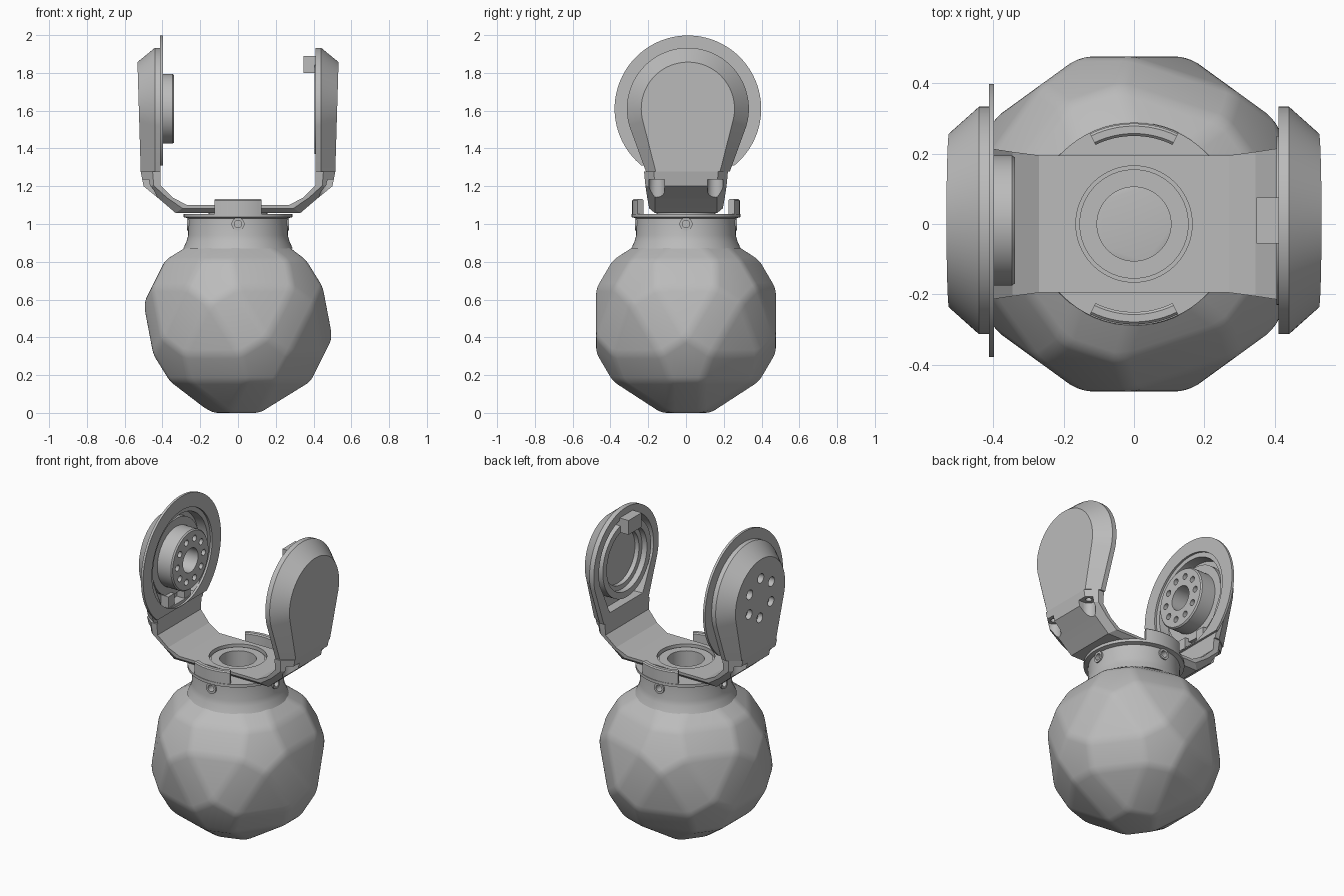
import bpy, bmesh, math
from mathutils import Matrix, Vector

cube = bpy.data.objects.get("Cube")
if cube:
    bpy.data.objects.remove(cube)

GREY = (0.5, 0.5, 0.5, 1)
mat = bpy.data.materials.new("plain grey")
mat.use_nodes = True
mat.diffuse_color = GREY
mat.node_tree.nodes["Principled BSDF"].inputs["Base Color"].default_value = GREY

HUB_Z = 1.61       # height of the pivot axis
ARM_Y = 0.01


def finish(name, bm, angle=30):
    bmesh.ops.remove_doubles(bm, verts=bm.verts, dist=1e-5)
    bmesh.ops.recalc_face_normals(bm, faces=bm.faces)
    mesh = bpy.data.meshes.new(name)
    bm.to_mesh(mesh)
    bm.free()
    mesh.materials.append(mat)
    ob = bpy.data.objects.new(name, mesh)
    bpy.context.collection.objects.link(ob)
    activate(ob)
    bpy.ops.object.shade_smooth_by_angle(angle=math.radians(angle))
    return ob


def activate(ob):
    bpy.ops.object.select_all(action='DESELECT')
    ob.select_set(True)
    bpy.context.view_layer.objects.active = ob


def loft(name, sections, angle=30):
    """Skin a row of closed sections and cap both ends."""
    bm = bmesh.new()
    rows = [[bm.verts.new(p) for p in sec] for sec in sections]
    for a, b in zip(rows, rows[1:]):
        for i in range(len(a)):
            j = (i + 1) % len(a)
            bm.faces.new((a[i], a[j], b[j], b[i]))
    bm.faces.new(rows[0])
    bm.faces.new(rows[-1])
    return finish(name, bm, angle)


def lathe(name, profile, centre=(0, 0, 0), axis='Z', n=64):
    """Turn (radius, height) points; a profile starting off the axis is a closed ring."""
    bm = bmesh.new()
    turn = Vector((0, 0, 1)).rotation_difference(
        {'X': Vector((1, 0, 0)), 'Y': Vector((0, 1, 0)), 'Z': Vector((0, 0, 1))}[axis])
    m = Matrix.Translation(centre) @ turn.to_matrix().to_4x4()
    rows = []
    for k in range(n):
        a = math.tau * k / n
        rows.append([bm.verts.new(m @ Vector((r * math.cos(a), r * math.sin(a), h)))
                     for r, h in profile])
    count = len(profile) if profile[0][0] > 0 else len(profile) - 1
    for k in range(n):
        a, b = rows[k], rows[(k + 1) % n]
        for i in range(count):
            j = (i + 1) % len(profile)
            bm.faces.new((a[i], a[j], b[j], b[i]))
    return finish(name, bm)


def rod(name, r, lo, hi, centre=(0, 0, 0), axis='Z', n=24):
    return lathe(name, [(0, lo), (r, lo), (r, hi), (0, hi)], centre, axis, n)


def tube(name, r0, r1, lo, hi, centre=(0, 0, 0), axis='Z', n=64):
    return lathe(name, [(r0, lo), (r1, lo), (r1, hi), (r0, hi)], centre, axis, n)


def box(name, lo, hi):
    return loft(name, [[(x, lo[1], lo[2]), (x, hi[1], lo[2]), (x, hi[1], hi[2]), (x, lo[1], hi[2])]
                       for x in (lo[0], hi[0])])


def cut(ob, cutters):
    for c in cutters:
        mod = ob.modifiers.new("cut", 'BOOLEAN')
        mod.operation, mod.object, mod.solver = 'DIFFERENCE', c, 'EXACT'
        activate(ob)
        bpy.ops.object.modifier_apply(modifier=mod.name)
        bpy.data.objects.remove(c)
    bpy.ops.object.shade_smooth_by_angle(angle=math.radians(30))


def circle_points(radius, n, start=0):
    """(y, z) positions spaced around the pivot axis."""
    for k in range(n):
        a = start + math.tau * k / n
        yield ARM_Y + radius * math.cos(a), HUB_Z + radius * math.sin(a)


# Ball: icosahedron with its triangles moved apart, hulled, and softened
ico = bmesh.new()
bmesh.ops.create_icosphere(ico, subdivisions=1, radius=1)
ball = bmesh.new()
spin = Matrix.Translation((0, 0, 0.488)) @ Matrix.Rotation(math.pi, 4, 'Z')
for f in ico.faces:
    mid = f.calc_center_median()
    for v in f.verts:
        ball.verts.new(spin @ (mid.normalized() * 0.474 + (v.co - mid).normalized() * 0.183))
ico.free()
bmesh.ops.convex_hull(ball, input=ball.verts)
bmesh.ops.dissolve_limit(ball, angle_limit=0.03, verts=ball.verts, edges=ball.edges)
body = finish("faceted_ball", ball, 60)
soft = body.modifiers.new("soft edges", 'BEVEL')
soft.width, soft.segments, soft.limit_method, soft.angle_limit = 0.025, 3, 'ANGLE', 0.1

# Neck with a lip and four screw holes
neck = lathe("neck", [(0.105, 0.93), (0.29, 0.87), (0.272, 0.91), (0.264, 0.94), (0.262, 1.03),
                      (0.288, 1.036), (0.288, 1.054), (0.105, 1.054)])
cut(neck, [rod("hole", 0.022, -0.4, -0.22, (0, 0, 1), 'Y'), rod("hole", 0.022, 0.22, 0.4, (0, 0, 1), 'Y'),
           rod("hole", 0.022, -0.4, -0.22, (0, 0, 1), 'X'), rod("hole", 0.022, 0.22, 0.4, (0, 0, 1), 'X')])
for axis in 'XY':
    for lo in (-0.27, 0.255):
        tube("screw_ring", 0.02, 0.034, lo, lo + 0.015, (0, 0, 1), axis, 24)

# Curved tabs on the lip, front and back
for side, label in ((-1, "front"), (1, "back")):
    arc = [math.radians(90 + a) for a in range(-26, 27, 4)]
    loft(label + "_tab", [[(r * math.cos(a), side * r * math.sin(a), z)
                           for r, z in ((0.25, 1.05), (0.285, 1.05), (0.285, 1.125),
                                        (0.278, 1.132), (0.257, 1.132), (0.25, 1.125))] for a in arc])

# Fork: outer and inner (x, z, half width) at each bend, mirrored
bends = [((0.33, 1.058, 0.165), (0.27, 1.1, 0.195)),
         ((0.42, 1.135, 0.165), (0.345, 1.14, 0.205)),
         ((0.50, 1.2, 0.165), (0.41, 1.205, 0.215)),
         ((0.515, 1.277, 0.17), (0.41, 1.277, 0.222))]


def fork_section(s, bend):
    (xo, zo, wo), (xi, zi, wi) = bend
    xm, zm = xi + (xo - xi) * 0.4, zi + (zo - zi) * 0.4
    return [(s * x, y, z) for x, y, z in ((xo, -wo, zo), (xo, wo, zo), (xm, wi, zm),
                                          (xi, wi, zi), (xi, -wi, zi), (xm, -wi, zm))]


fork = loft("fork_bracket", [fork_section(-1, b) for b in reversed(bends)]
            + [fork_section(1, b) for b in bends], 10)
cutters = [rod("hole", 0.105, 0.9, 1.3, n=64), rod("hole", 0.165, 1.075, 1.3, n=64)]
for s in (-1, 1):
    for y in (-0.155, 0.155):
        cutters.append(rod("pocket", 0.042, 1.0, 1.235, (s * 0.47, y, 0)))
        x = sorted((s * 0.47, s * 0.6))
        cutters.append(box("pocket", (x[0], y - 0.042, 1.0), (x[1], y + 0.042, 1.235)))
        cutters.append(rod("bolt_hole", 0.018, 1.2, 1.262, (s * 0.468, y, 0)))
cut(fork, cutters)
tube("seat_ring", 0.105, 0.155, 1.05, 1.085)


# Arms: rounded paddles with a chamfered outside and a hollow inside
def paddle(x, r, half, bottom, lean=0):
    pts = [(ARM_Y + r * math.cos(a), HUB_Z + r * math.sin(a))
           for a in (math.radians(d) for d in range(-16, 197, 4))]
    pts += [(ARM_Y - half, bottom), (ARM_Y + half, bottom)]
    return [(x + math.copysign(lean, x) * (z - HUB_Z), y, z) for y, z in pts]


for s, label in ((-1, "right"), (1, "left")):
    arm = loft(label + "_arm", [paddle(s * 0.41, 0.323, 0.222, 1.277), paddle(s * 0.44, 0.323, 0.222, 1.277),
                                paddle(s * 0.525, 0.247, 0.17, 1.277, 0.03)], 25)
    cutters = [loft("hollow", [paddle(s * 0.3, 0.285, 0.17, 1.33), paddle(s * 0.468, 0.265, 0.16, 1.33)])]
    if s < 0:
        cutters += [rod("hole", 0.03, -0.6, -0.49, (0, y, z), 'X')
                    for y, z in circle_points(0.125, 6, math.pi / 6)]
    cut(arm, cutters)

# Right side: thin flange ending above the bracket, and the drive hub
hub = (0, ARM_Y, HUB_Z)
flange = tube("flange", 0.3, 0.388, -0.412, -0.397, hub, 'X', 96)
cut(flange, [box("trim", (-0.5, -0.5, 1.0), (-0.3, 0.5, 1.31))])
drive = lathe("drive_hub", [(0.075, -0.475), (0.235, -0.475), (0.235, -0.44), (0.185, -0.44), (0.185, -0.346),
                            (0.178, -0.338), (0.075, -0.338)], hub, 'X')
cut(drive, [rod("hole", 0.019, -0.4, -0.3, (0, y, z), 'X', 16) for y, z in circle_points(0.13, 10)])
for y in (-0.1, 0.06):
    box("hub_rib", (-0.475, y, 1.32), (-0.415, y + 0.06, 1.4))

# Left side: bearing rings and the stop block
tube("bearing_ring", 0.2, 0.24, 0.405, 0.475, hub, 'X')
tube("bearing_step", 0.17, 0.2, 0.44, 0.475, hub, 'X')
box("stop_block", (0.348, ARM_Y - 0.065, 1.8), (0.475, ARM_Y + 0.065, 1.89))
